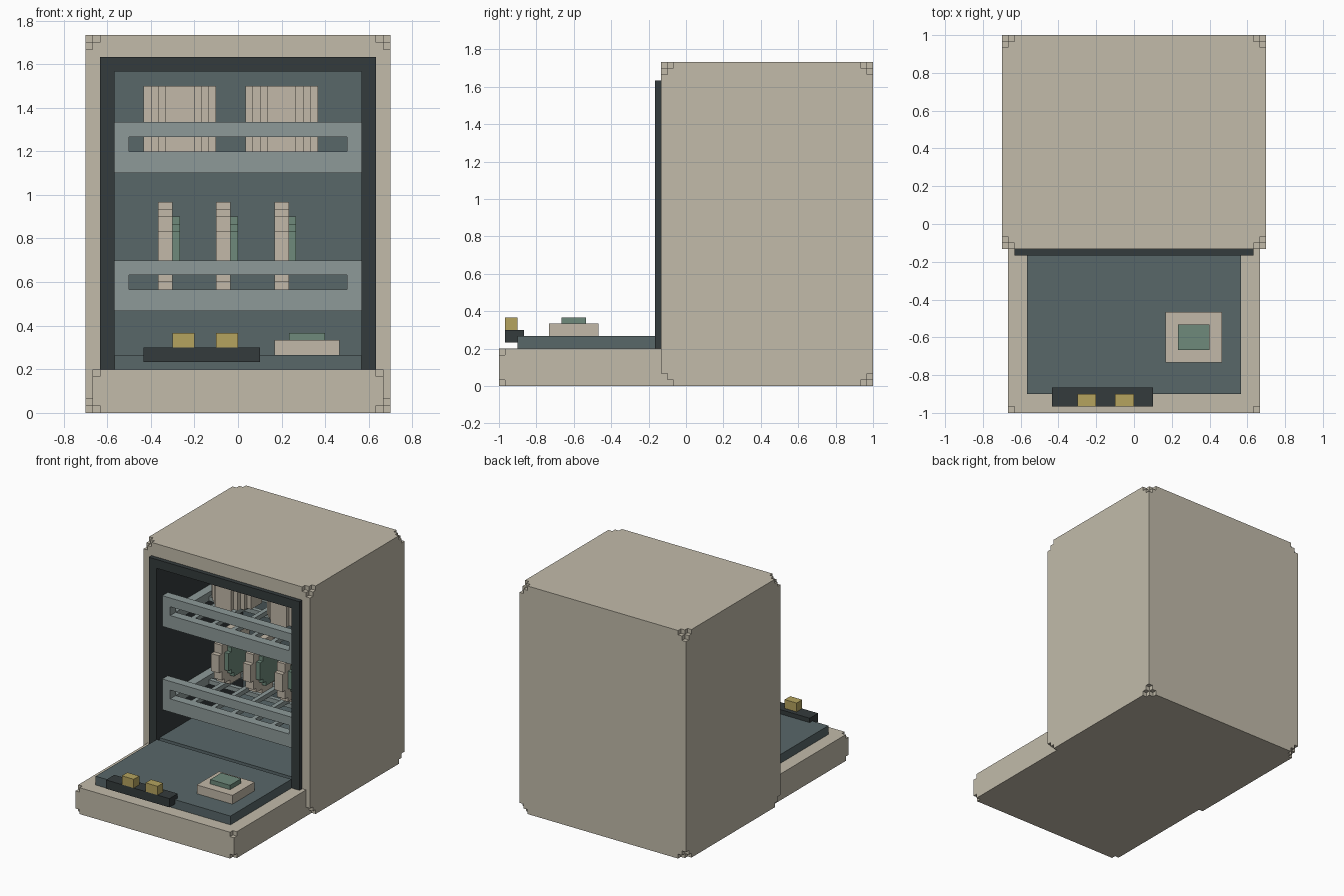
import bpy, bmesh, math
from mathutils import Vector

if "Cube" in bpy.data.objects:
    bpy.data.objects.remove(bpy.data.objects["Cube"], do_unlink=True)

U = 1 / 30  # size of one block


def material(name, hex_code):
    rgb = [int(hex_code[i:i + 2], 16) / 255 for i in (0, 2, 4)]
    lin = [c / 12.92 if c <= 0.04045 else ((c + 0.055) / 1.055) ** 2.4 for c in rgb]
    m = bpy.data.materials.new(name)
    m.use_nodes = True
    m.diffuse_color = (*lin, 1)
    m.node_tree.nodes["Principled BSDF"].inputs["Base Color"].default_value = (*lin, 1)
    return m


BEIGE = material("warm beige", "C2BBAA")
DISH = material("dish cream", "C2B8A8")
SLATE = material("slate blue", "586769")
DARK = material("charcoal", "343B3C")
RACK = material("rack grey", "8D9A99")
GREEN = material("sage green", "6E8A7B")
GOLD = material("brass", "B5A35F")


def blocks(name, mat, xs, ys, zs, filled=lambda x, y, z: True):
    """Skin of all grid cells whose centre passes the rule."""
    grid = (xs, ys, zs)
    n = [len(g) - 1 for g in grid]

    def solid(c):
        if any(c[a] < 0 or c[a] >= n[a] for a in range(3)):
            return False
        return filled(*[(grid[a][c[a]] + grid[a][c[a] + 1]) / 2 for a in range(3)])

    bm = bmesh.new()
    verts = {}

    def vert(i):
        if i not in verts:
            verts[i] = bm.verts.new(Vector([grid[a][i[a]] for a in range(3)]) * U)
        return verts[i]

    for c in [(i, j, k) for i in range(n[0]) for j in range(n[1]) for k in range(n[2])]:
        if not solid(c):
            continue
        for axis in range(3):
            u, v = (axis + 1) % 3, (axis + 2) % 3
            for side in (0, 1):
                near = list(c)
                near[axis] += 2 * side - 1
                if solid(near):
                    continue
                loop = []
                for du, dv in ((0, 0), (1, 0), (1, 1), (0, 1)):
                    p = list(c)
                    p[axis] += side
                    p[u] += du
                    p[v] += dv
                    loop.append(vert(tuple(p)))
                bm.faces.new(loop if side else loop[::-1])
    bmesh.ops.dissolve_limit(bm, angle_limit=0.01, verts=bm.verts[:], edges=bm.edges[:])
    me = bpy.data.meshes.new(name)
    bm.to_mesh(me)
    bm.free()
    me.materials.append(mat)
    ob = bpy.data.objects.new(name, me)
    bpy.context.collection.objects.link(ob)
    return ob


def box(name, mat, x0, x1, y0, y1, z0, z1):
    return blocks(name, mat, (x0, x1), (y0, y1), (z0, z1))


def depth(v, lo, hi):
    """Whole blocks between a cell and the nearer end of its range."""
    return math.floor(min(v - lo, hi - v))


# Cabinet shell with stepped corners and an open front
def cabinet_rule(x, y, z):
    if abs(x) < 19 and y < 28 and 6 < z < 49:
        return False
    return depth(x, -21, 21) + depth(y, -4, 30) + depth(z, 0, 52) >= 2


blocks("cabinet", BEIGE, (-21, -20, -19, 19, 20, 21),
       (-4, -3, -2, 28, 29, 30), (0, 1, 2, 6, 49, 50, 51, 52), cabinet_rule)

# Inner lining
for side, x in (("right", -19), ("left", 17)):
    box(side + "_lining", DARK, x, x + 2, -4, 28, 6, 49)
box("top_lining", DARK, -17, 17, -4, 28, 47, 49)
box("back_lining", SLATE, -17, 17, 26, 28, 6, 47)
box("floor_lining", SLATE, -17, 17, -4, 26, 6, 8)

# Door seal around the opening
blocks("door_seal", DARK, (-19, -17, 17, 19), (-5, -4), (6, 47, 49),
       lambda x, y, z: abs(x) > 17 or z > 47)


# Open door with its front corners cut
def door_rule(x, y, z):
    return not (abs(x) > 19 and y < -29 and (z < 1 or z > 5))


blocks("door", BEIGE, (-20, -19, 19, 20), (-30, -29, -2), (0, 1, 5, 6), door_rule)
box("door_panel", SLATE, -17, 17, -27, -5, 6, 8)

# Door fittings
box("control_strip", DARK, -13, 3, -29, -26, 7, 9)
for i, x in enumerate((-9, -3)):
    box(f"control_button_{i + 1}", GOLD, x, x + 3, -29, -27, 9, 11)
box("soap_tray", DISH, 5, 14, -22, -14, 8, 10)
box("soap_lid", GREEN, 7, 12, -20, -16, 10, 11)


# Racks: slotted front, low rim and a floor of bars
def rack(name, z):
    blocks(name + "_front", RACK, (-17, -15, 15, 17), (-3, -1), (z, z + 3, z + 5, z + 7),
           lambda x, y, h: abs(x) > 15 or not z + 3 < h < z + 5)
    for side, x in (("right", -17), ("left", 15)):
        box(f"{name}_{side}_rail", RACK, x, x + 2, -1, 25, z + 1, z + 3)
    box(name + "_back_rail", RACK, -15, 15, 23, 25, z + 1, z + 3)
    for i, x in enumerate(range(-11, 12, 5)):
        box(f"{name}_bar_{i + 1}", RACK, x, x + 1, -1, 23, z + 2, z + 3)
    for i, y in enumerate((5, 11, 17)):
        box(f"{name}_cross_bar_{i + 1}", RACK, -15, 15, y, y + 1, z + 1, z + 2)


rack("lower_rack", 14)
rack("upper_rack", 33)


def span(c, r):
    return list(range(c - r, c + r + 1))


# Bowls standing in the upper rack
for i, cx in enumerate((-8, 6)):
    blocks(f"bowl_{i + 1}", DISH, span(cx, 5), span(11, 5), (36, 45),
           lambda x, y, z: (x - cx) ** 2 + (y - 11) ** 2 < 24)


# Upright plates in the lower rack, each with a coloured centre
def disc(name, mat, x0, x1, r):
    blocks(name, mat, (x0, x1), span(12, r), span(23, r),
           lambda x, y, z: (y - 12) ** 2 + (z - 23) ** 2 < r * r)


for i, x in enumerate((-11, -3, 5)):
    disc(f"plate_{i + 1}", DISH, x, x + 2, 6)
    disc(f"plate_{i + 1}_centre", GREEN, x + 2, x + 3, 4)
